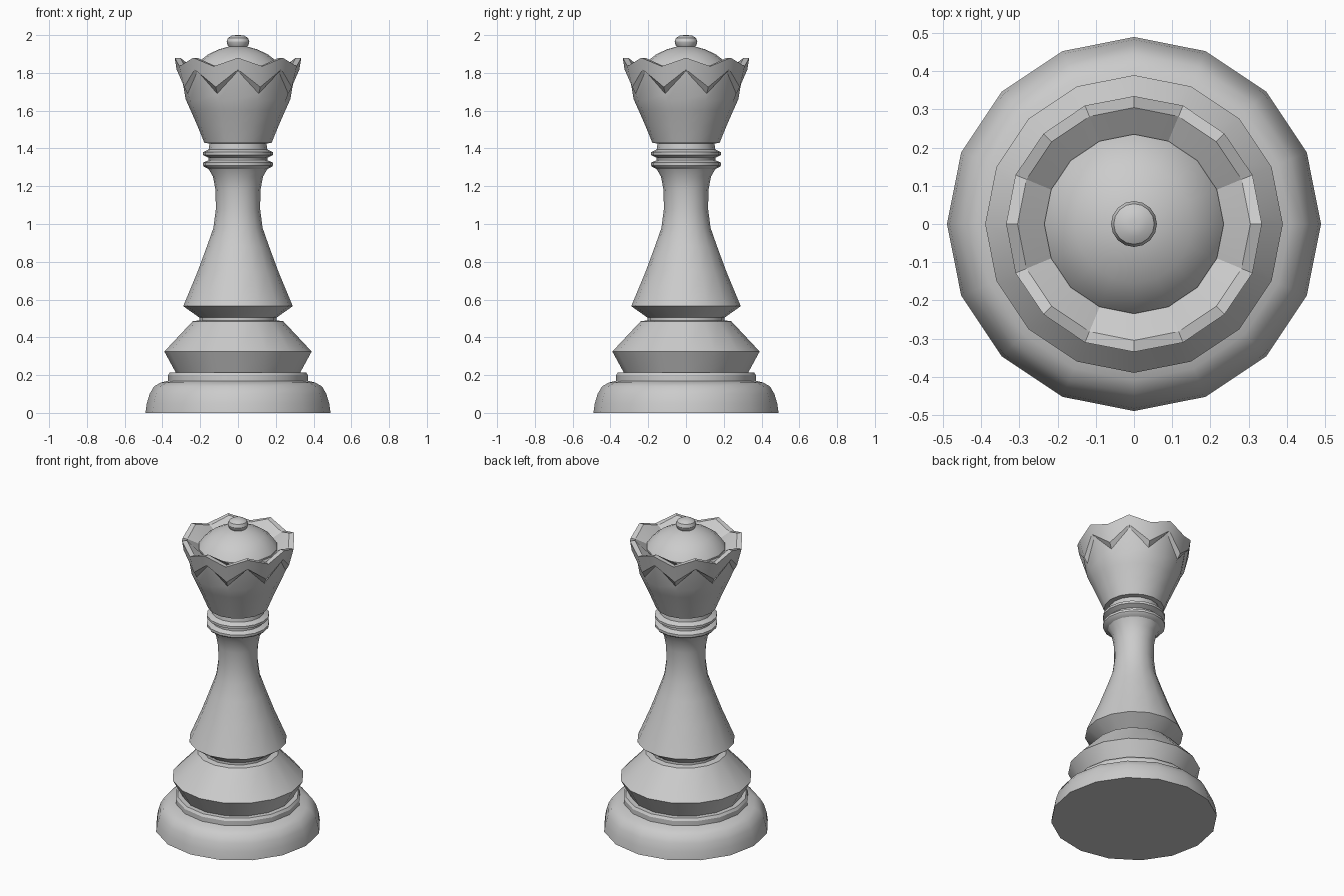
import bpy, bmesh
from math import sin, cos, pi, radians

if "Cube" in bpy.data.objects:
    bpy.data.objects.remove(bpy.data.objects["Cube"])

SIDES = 16


def loft(name, rings):
    """Each ring is (radius, z), or two such pairs that alternate around the ring."""
    bm = bmesh.new()
    loops = []
    for ring in rings:
        pair = ring if isinstance(ring[0], tuple) else (ring, ring)
        loop = []
        for i in range(SIDES):
            r, z = pair[i % 2]
            a = 2 * pi * i / SIDES
            loop.append(bm.verts.new((r * cos(a), r * sin(a), z)))
        loops.append(loop)
    for low, high in zip(loops, loops[1:]):
        for i in range(SIDES):
            j = (i + 1) % SIDES
            bm.faces.new((low[i], low[j], high[j], high[i]))
    bm.faces.new(loops[0][::-1])
    bm.faces.new(loops[-1])
    bmesh.ops.recalc_face_normals(bm, faces=bm.faces)
    mesh = bpy.data.meshes.new(name)
    bm.to_mesh(mesh)
    bm.free()
    obj = bpy.data.objects.new(name, mesh)
    bpy.context.collection.objects.link(obj)
    bpy.ops.object.select_all(action='DESELECT')
    obj.select_set(True)
    bpy.context.view_layer.objects.active = obj
    bpy.ops.object.shade_smooth_by_angle(angle=radians(32))
    return obj


# Foot, waist and stem with its two collar rings, turned as one piece
loft("turned_body", [
    (.49, 0), (.483, .05), (.468, .10), (.445, .14), (.41, .16), (.37, .17),
    (.37, .20), (.36, .215), (.33, .215),
    (.39, .325), (.24, .485), (.205, .49), (.205, .505),
    (.29, .565), (.215, .745), (.165, .88), (.13, .98), (.117, 1.08),
    (.119, 1.18), (.132, 1.25), (.155, 1.29), (.18, 1.303),
    (.185, 1.31), (.185, 1.325), (.155, 1.338), (.155, 1.35),
    (.185, 1.365), (.185, 1.38), (.155, 1.395), (.15, 1.43),
])

# Crown cup: zigzag overhanging band, alternating tips and notches, hollow bowl
loft("crown", [
    (.145, 1.425), (.178, 1.43), (.215, 1.52), (.25, 1.60),
    ((.277, 1.66), (.272, 1.65)),
    ((.303, 1.81), (.288, 1.69)),
    ((.325, 1.818), (.308, 1.725)),
    ((.335, 1.88), (.336, 1.835)),
    ((.305, 1.88), (.305, 1.835)),
    (.235, 1.81),
])

# Domed lid inside the crown
loft("dome", [(.235, 1.80), (.235, 1.82), (.205, 1.862), (.155, 1.90),
              (.10, 1.925), (.045, 1.94)])

# Finial knob
loft("finial", [(.04, 1.93), (.055, 1.945), (.06, 1.965), (.053, 1.985),
                (.033, 1.997), (.012, 2.0)])
